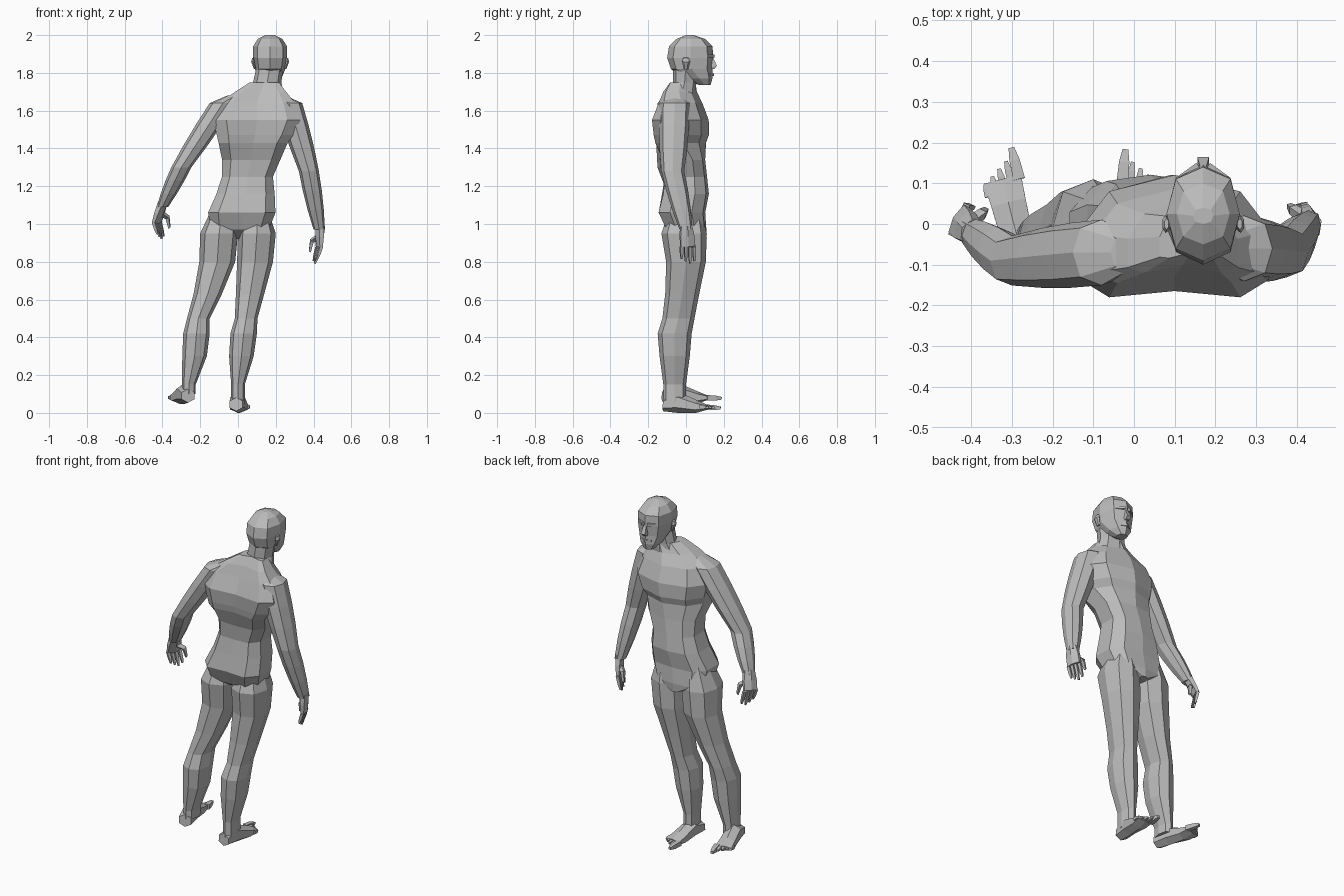
import bpy, bmesh, math
from mathutils import Vector

cube = bpy.data.objects.get("Cube")
if cube:
    bpy.data.objects.remove(cube, do_unlink=True)

skin = bpy.data.materials.new("grey_clay")
skin.use_nodes = True
grey = (.5, .5, .5, 1)
skin.diffuse_color = grey
skin.node_tree.nodes["Principled BSDF"].inputs["Base Color"].default_value = grey


def finish(bm, name):
    bmesh.ops.recalc_face_normals(bm, faces=bm.faces)
    mesh = bpy.data.meshes.new(name)
    bm.to_mesh(mesh)
    bm.free()
    mesh.materials.append(skin)
    bpy.context.collection.objects.link(bpy.data.objects.new(name, mesh))


def bridge(name, rings):
    """Bridge a stack of equal rings and cap both ends."""
    bm = bmesh.new()
    loops = [[bm.verts.new(point) for point in ring] for ring in rings]
    for low, high in zip(loops, loops[1:]):
        for i in range(len(low)):
            bm.faces.new((low[i - 1], low[i], high[i], high[i - 1]))
    bm.faces.new(loops[0])
    bm.faces.new(loops[-1])
    finish(bm, name)


def level_ring(x, y, z, width, depth, sides=8, fullness=.85, groove=0, sweep=0):
    """Horizontal section with optional midline groove and swept-back sides."""
    ring = []
    for i in range(sides):
        angle = math.tau * i / sides + math.pi / 2
        c, s = [math.copysign(abs(v) ** fullness, v) for v in (math.cos(angle), math.sin(angle))]
        if abs(c) < .01:
            s *= 1 - (groove if s < 0 else groove * .3)
        ring.append((x + c * width, y + s * depth - sweep * c * c, z))
    return ring


def tube(name, stations, side, sides=6):
    """Tapered solid through (point, half width, half height) stations."""
    points = [Vector(station[0]) for station in stations]
    axis = (points[-1] - points[0]).normalized()
    side = Vector(side)
    side = (side - axis * side.dot(axis)).normalized()
    up = side.cross(axis)
    angles = [math.tau * (i + .5) / sides for i in range(sides)]
    bridge(name, [[p + side * w * math.cos(a) + up * h * math.sin(a) for a in angles]
                  for p, (_, w, h) in zip(points, stations)])


def digit(name, root, tip, radius, side):
    """One finger or toe, narrowing past its middle joint."""
    joint = root.lerp(tip, .6)
    tube(name, [(root, radius, radius), (joint, radius * .9, radius * .9),
                (tip, radius * .5, radius * .5)], side, 4)


def leg(tag, centres, sole):
    """Leg whose sections follow one shared profile of height, y, width, depth."""
    profile = [(1.1, 0, .05, .08), (.95, -.01, .1, .12), (.8, 0, .095, .105),
               (.63, -.02, .075, .09), (.5, -.04, .06, .085), (.42, -.06, .07, .09),
               (.3, -.06, .065, .08), (.15, -.06, .036, .06)]
    rings = [level_ring(x, y, z, w, d) for x, (z, y, w, d) in zip(centres, profile)]
    rings.append([(x, y, sole) for x, y, z in rings[-1]])
    bridge(tag + "_leg", rings)


def foot(tag, s, heel, ball):
    """Foot from heel to ball with five shortening toes."""
    heel, ball = Vector(heel), Vector(ball)
    ahead = (ball - heel).normalized()
    across = Vector((ahead.y, -ahead.x, 0)) * s
    lift = Vector((0, 0, .015))
    tube(tag + "_foot", [(heel, .04, .036), (heel.lerp(ball, .35) + lift, .045, .055),
                         (heel.lerp(ball, .75), .05, .035), (ball, .054, .014)], across)
    for i in range(5):
        root = ball + across * (i * .021 - .04) - ahead * (.006 * i + .01)
        reach = .08 if i == 0 else .065 - .008 * i
        digit(f"{tag}_toe_{i + 1}", root, root + ahead * reach, .013 if i else .02, across)


def arm(tag, joints):
    """Arm through shoulder, elbow and wrist, swelling between joints."""
    joints = [Vector(j) for j in joints]
    radii = (.07, .053, .03)
    steps = 3
    # Rounded shoulder cap leaning into the torso
    top = joints[0]
    rings = [level_ring(top.x + (.1 - top.x) * .35, top.y, top.z + .04, .04, .045)]
    for k in range(2 * steps + 1):
        part = min(k // steps, 1)
        t = k / steps - part
        p = joints[part].lerp(joints[part + 1], t)
        r = radii[part] * (1 - t) + radii[part + 1] * t + .006 * math.sin(math.pi * t)
        rings.append(level_ring(*p, r, r * 1.15))
    bridge(tag + "_arm", rings)


def hand(tag, s, wrist, knuckles, spread):
    """Palm, four hanging fingers and an inward thumb."""
    wrist, knuckles = Vector(wrist), Vector(knuckles)
    spread = Vector(spread).normalized()
    middle = wrist.lerp(knuckles, .5)
    tube(tag + "_palm", [(wrist, .034, .027), (middle, .044, .023), (knuckles, .045, .017)], spread)
    for i in range(4):
        k = i / 1.5 - 1
        root = knuckles + spread * k * .035
        tip = root + Vector((-s * .02, 0, -.09 + .02 * abs(k - .3)))
        digit(f"{tag}_finger_{i + 1}", root, tip, .012, spread)
    bend = middle + Vector((-s * .042, .03, -.025))
    tube(tag + "_thumb", [(middle, .02, .018), (bend, .015, .014),
                          (bend + Vector((-s * .01, .01, -.055)), .008, .008)], spread, 4)


# Torso: height, x centre, half width, back, front and midline groove
torso = [(.92, .01, .03, -.03, .11, 0), (.97, .01, .16, -.12, .115, .2),
         (1.06, .02, .185, -.165, .11, .2), (1.16, .04, .16, -.14, .125, .1),
         (1.25, .05, .14, -.125, .115, .1), (1.34, .07, .16, -.135, .105, .1),
         (1.43, .08, .19, -.16, .11, .1), (1.47, .09, .21, -.17, .125, .1),
         (1.55, .1, .24, -.18, .125, .1), (1.64, .1, .21, -.14, .09, .1),
         (1.7, .12, .14, -.11, .06, .1), (1.75, .14, .08, -.07, .05, 0)]
bridge("torso", [level_ring(x, (back + front) / 2, z, w, (front - back) / 2, 10, .75, groove,
                            .05 if z > 1.4 else 0) for z, x, w, back, front, groove in torso])

# Neck and head share one row layout: height, half width, back and front
neck = [(1.68, .1, -.1, .05), (1.75, .075, -.07, .055), (1.84, .07, -.07, .07)]
bridge("neck", [level_ring(.14 + i * .015, (b + f) / 2, z, w, (f - b) / 2)
                for i, (z, w, b, f) in enumerate(neck)])
head = [(1.735, .03, .07, .13), (1.77, .06, 0, .14), (1.82, .08, -.08, .14), (1.88, .09, -.1, .145),
        (1.94, .09, -.09, .14), (1.98, .065, -.05, .1), (2, .025, 0, .04)]
bridge("head", [level_ring(.17, (b + f) / 2, z, w, (f - b) / 2) for z, w, b, f in head])
tube("nose", [((.17, .13, 1.89), .01, .012), ((.17, .15, 1.835), .02, .02),
              ((.17, .14, 1.82), .014, .014)], (1, 0, 0), 4)
tube("lips", [((.17 + k * .03, .143 - abs(k) * .02, 1.79), .009, .009)
              for k in (-1, 0, 1)], (0, 0, 1), 4)

# Brows and ears
for tag, s in (("right", -1), ("left", 1)):
    tube(tag + "_brow", [((.17 + s * .012, .143, 1.89), .012, .012),
                         ((.17 + s * .06, .11, 1.89), .009, .01)], (0, 0, 1), 4)
    tube(tag + "_ear", [((.17 + s * .08, 0, 1.82), .006, .012), ((.17 + s * .092, 0, 1.86), .01, .022),
                        ((.17 + s * .09, 0, 1.88), .006, .014)], (1, 0, 0))

# Legs and feet
leg("right", (-.08, -.1, -.11, -.16, -.21, -.22, -.23, -.26), .1)
leg("left", (.1, .1, .09, .064, .043, .03, .018, 0), .05)
foot("right", -1, (-.265, -.12, .09), (-.323, .11, .08))
foot("left", 1, (-.01, -.12, .045), (.012, .11, .03))

# Arms and hands
arm("right", ((-.08, -.07, 1.64), (-.3, -.09, 1.3), (-.4, -.02, 1.09)))
arm("left", ((.27, -.06, 1.64), (.375, -.07, 1.28), (.43, 0, .97)))
hand("right", -1, (-.4, -.02, 1.11), (-.43, .01, 1.01), (.5, 1, 0))
hand("left", 1, (.435, 0, .99), (.43, .01, .88), (-.3, 1, 0))
